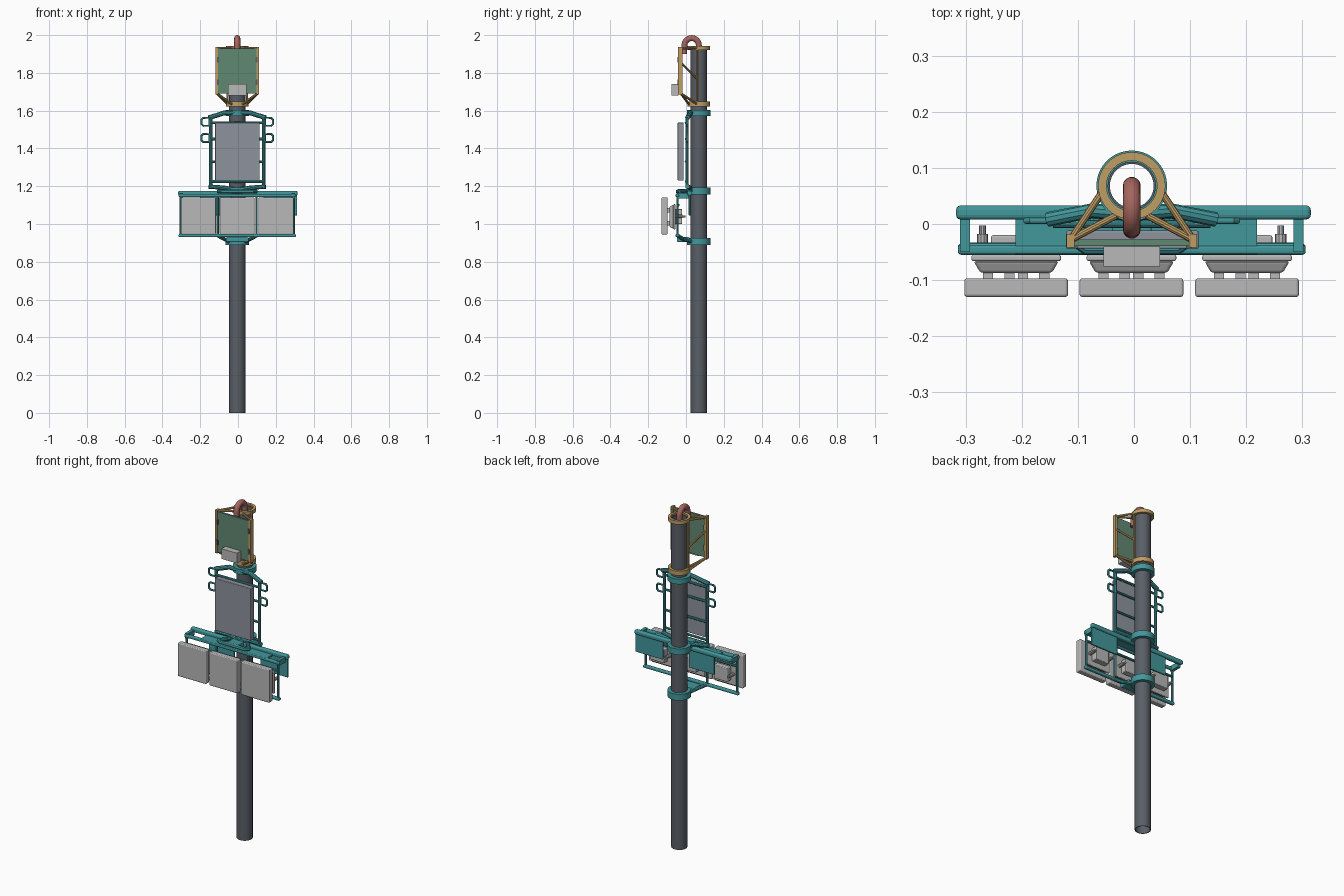
import bpy, bmesh, math
from mathutils import Vector

if "Cube" in bpy.data.objects:
    bpy.data.objects.remove(bpy.data.objects["Cube"])

def mat(name, rgb):
    m = bpy.data.materials.new(name)
    m.diffuse_color = (*rgb, 1)
    m.use_nodes = True
    m.node_tree.nodes["Principled BSDF"].inputs["Base Color"].default_value = m.diffuse_color
    return m

TEAL = mat("teal_steel", (0.055, 0.31, 0.33))
TAN = mat("tan_steel", (0.52, 0.34, 0.13))
GREEN = mat("green_panel", (0.12, 0.25, 0.17))
RED = mat("red_hose", (0.38, 0.13, 0.11))
DARK = mat("dark_pole", (0.10, 0.115, 0.135))
SLATE = mat("slate_panel", (0.27, 0.29, 0.34))
GREY = mat("light_grey", (0.48, 0.48, 0.48))

CX, CY = -0.004, 0.068   # pole axis

def finish(name, bm, m, bevel=0, smooth=False):
    bmesh.ops.recalc_face_normals(bm, faces=bm.faces)
    me = bpy.data.meshes.new(name)
    bm.to_mesh(me)
    bm.free()
    ob = bpy.data.objects.new(name, me)
    bpy.context.collection.objects.link(ob)
    me.materials.append(m)
    if bevel:
        b = ob.modifiers.new("bevel", 'BEVEL')
        b.width, b.segments = bevel, 3
    if smooth:
        bpy.context.view_layer.objects.active = ob
        ob.select_set(True)
        bpy.ops.object.shade_smooth_by_angle()
        ob.select_set(False)
    return ob

def box(name, x, y, z, m, bevel=0, front=1.0):
    """Box from (min, max) ranges; 'front' scales the face toward -y."""
    bm = bmesh.new()
    bmesh.ops.create_cube(bm, size=1)
    for v in bm.verts:
        k = front if v.co.y < 0 else 1
        v.co = Vector(((x[0]+x[1])/2 + v.co.x*k*(x[1]-x[0]),
                       (y[0]+y[1])/2 + v.co.y*(y[1]-y[0]),
                       (z[0]+z[1])/2 + v.co.z*k*(z[1]-z[0])))
    return finish(name, bm, m, bevel)

def tube(name, r_out, r_in, z0, z1, m):
    """Hollow ring around the pole axis."""
    bm = bmesh.new()
    n = 40
    prof = [(r_out, z0), (r_out, z1), (r_in, z1), (r_in, z0)]
    rings = [[bm.verts.new((CX + r*math.cos(2*math.pi*i/n), CY + r*math.sin(2*math.pi*i/n), z))
              for r, z in prof] for i in range(n)]
    for i in range(n):
        a, b = rings[i], rings[(i+1) % n]
        for j in range(4):
            k = (j+1) % 4
            bm.faces.new((a[j], b[j], b[k], a[k]))
    return finish(name, bm, m, smooth=True)

def rod(name, pts, r, m, closed=False, res=3):
    """Round bar along a path, converted to a mesh."""
    cu = bpy.data.curves.new(name, 'CURVE')
    cu.dimensions = '3D'
    cu.bevel_depth, cu.bevel_resolution, cu.use_fill_caps = r, res, True
    s = cu.splines.new('POLY')
    s.points.add(len(pts)-1)
    for p, c in zip(s.points, pts):
        p.co = (*c, 1)
    s.use_cyclic_u = closed
    tmp = bpy.data.objects.new(name, cu)
    bpy.context.collection.objects.link(tmp)
    bpy.context.view_layer.update()
    me = bpy.data.meshes.new_from_object(tmp.evaluated_get(bpy.context.evaluated_depsgraph_get()))
    bpy.data.objects.remove(tmp)
    bm = bmesh.new()
    bm.from_mesh(me)
    bpy.data.meshes.remove(me)
    return finish(name, bm, m, smooth=True)

# Hollow pole and clamps
tube("pole", 0.043, 0.039, 0, 1.935, DARK)
for z0, z1 in ((0.888, 0.925), (1.157, 1.192), (1.572, 1.603)):
    tube("teal_clamp", 0.063, 0.043, z0, z1, TEAL)
for z0, z1 in ((1.622, 1.648), (1.922, 1.943)):
    tube("tan_clamp", 0.060, 0.045, z0, z1, TAN)

# Gooseneck hose out of the pole top
arc = [(CX, 0.030 + 0.038*math.cos(a), 1.946 + 0.038*math.sin(a))
       for a in (math.pi*i/16 for i in range(17))]
rod("hose", [(CX, 0.068, 1.87)] + arc + [(CX, -0.010, 1.90)], 0.016, RED, res=5)

# Upper green panel, its box, and tan bracket
box("upper_panel", (CX-0.106, CX+0.106), (-0.039, -0.028), (1.692, 1.93), GREEN)
box("small_box", (-0.054, 0.046), (-0.076, -0.04), (1.68, 1.74), GREY)
for s in (-1, 1):
    px = CX + s*0.109
    box("tan_post", (px-0.007, px+0.007), (-0.042, -0.018), (1.685, 1.938), TAN)
    for z in (1.75, 1.87):
        box("panel_hinge", (px-s*0.007-0.005, px-s*0.007+0.005), (-0.044, -0.02), (z-0.015, z+0.015), DARK)
    side, front, corner = (CX+s*0.052, 0.058), (CX+s*0.028, 0.015), (px, -0.028)
    for zr, zp in ((1.932, 1.930), (1.635, 1.692)):
        rod("tan_side_brace", [(*side, zr), (*corner, zp)], 0.0065, TAN)
        rod("tan_front_brace", [(*front, zr), (*corner, zp)], 0.0065, TAN)
    rod("tan_diagonal", [(*corner, 1.855), (*side, 1.77)], 0.006, TAN)
    rod("tan_upright", [(*side, 1.635), (*side, 1.932)], 0.006, TAN)

# Middle slate panel in a teal tube frame
box("middle_panel", (-0.121, 0.115), (-0.044, -0.012), (1.23, 1.537), SLATE, 0.003)
for s in (-1, 1):
    fx = CX + s*0.14
    rod("frame_upright", [(fx, 0.006, 1.19), (fx, 0.006, 1.57)], 0.0085, TEAL)
    rod("frame_top_arm", [(CX+s*0.15, 0.008, 1.563), (CX+s*0.12, 0.014, 1.572),
                          (CX+s*0.07, 0.024, 1.588), (CX, 0.018, 1.59)], 0.013, TEAL)
    rod("frame_bottom_arm", [(CX+s*0.15, 0.008, 1.198), (CX+s*0.07, 0.022, 1.192),
                             (CX, 0.018, 1.18)], 0.012, TEAL)
    for z in (1.541, 1.455):
        x0, x1 = fx + s*0.008, CX + s*0.188
        rod("hook_loop", [(x0, 0.006, z-0.021), (x1-s*0.008, 0.006, z-0.021), (x1, 0.006, z-0.013),
                          (x1, 0.006, z+0.013), (x1-s*0.008, 0.006, z+0.021), (x0, 0.006, z+0.021)],
            0.006, TEAL, closed=True)
for z in (1.225, 1.33, 1.45, 1.535):
    rod("frame_crossbar", [(CX-0.14, 0, z), (CX+0.14, 0, z)], 0.007, TEAL)

# Lower carrier: long bars, end plates, cover and back plates
box("rear_top_bar", (-0.317, 0.315), (0.008, 0.033), (1.150, 1.176), TEAL, 0.008)
box("front_top_bar", (-0.314, 0.306), (-0.055, -0.037), (1.142, 1.160), TEAL, 0.006)
box("front_bottom_bar", (-0.314, 0.306), (-0.055, -0.035), (0.930, 0.947), TEAL, 0.006)
box("top_cover", (-0.211, 0.219), (-0.054, 0.01), (1.150, 1.158), TEAL)
for x0, x1 in ((-0.31, -0.292), (0.284, 0.302)):
    box("end_plate", (x0, x1), (-0.05, 0.015), (1.135, 1.165), TEAL)
for x0, x1 in ((0.135, 0.313), (-0.2, -0.035)):
    box("back_plate", (x0, x1), (0.014, 0.024), (1.045, 1.165), TEAL, 0.003)
for x in (-0.303, -0.108, 0.098, 0.294):
    rod("carrier_upright", [(x, -0.045, 0.938), (x, -0.045, 1.15)], 0.0065, TEAL)
rod("front_bow", [(-0.105, -0.03, 1.172), (-0.085, -0.044, 1.172), (0.077, -0.044, 1.172),
                  (0.097, -0.03, 1.172)], 0.011, TEAL)
for s in (-1, 1):
    rod("upper_arm", [(CX+s*0.04, 0.035, 1.178), (CX+s*0.098, -0.032, 1.172)], 0.010, TEAL)
    rod("lower_arm", [(CX+s*0.04, 0.035, 0.906), (CX+s*0.065, -0.01, 0.918),
                      (CX+s*0.10, -0.042, 0.937)], 0.010, TEAL)
box("upper_neck", (CX-0.035, CX+0.035), (-0.045, 0.02), (1.16, 1.184), TEAL, 0.004)
box("lower_neck", (CX-0.06, CX+0.06), (-0.048, 0.02), (0.905, 0.93), TEAL, 0.006)

# Three front panels, each on a tapered housing with standoffs
for cx in (-0.21, -0.0045, 0.2015):
    box("front_panel", (cx-0.0925, cx+0.0925), (-0.130, -0.097), (0.945, 1.140), GREY, 0.005)
    box("housing_rim", (cx-0.08, cx+0.08), (-0.066, -0.055), (0.972, 1.105), GREY, 0.004)
    box("housing", (cx-0.076, cx+0.076), (-0.087, -0.066), (0.975, 1.102), GREY, 0.005, front=0.84)
    box("housing_back", (cx-0.045, cx+0.045), (-0.056, -0.02), (1.0, 1.08), GREY, 0.004)
    for dx in (-0.05, -0.012, 0.012, 0.05):
        for z in (1.005, 1.072):
            box("standoff", (cx+dx-0.009, cx+dx+0.009), (-0.099, -0.08), (z-0.012, z+0.012), GREY)
    for dx in (-0.06, 0.06):
        rod("connector", [(cx+dx, -0.056, 1.04), (cx+dx, -0.018, 1.04)], 0.010, GREY)
        rod("connector_tip", [(cx+dx, -0.02, 1.04), (cx+dx, -0.003, 1.04)], 0.006, GREY)
    rod("mount_bar", [(cx-0.09, -0.04, 1.10), (cx+0.09, -0.04, 1.10)], 0.007, TEAL)
